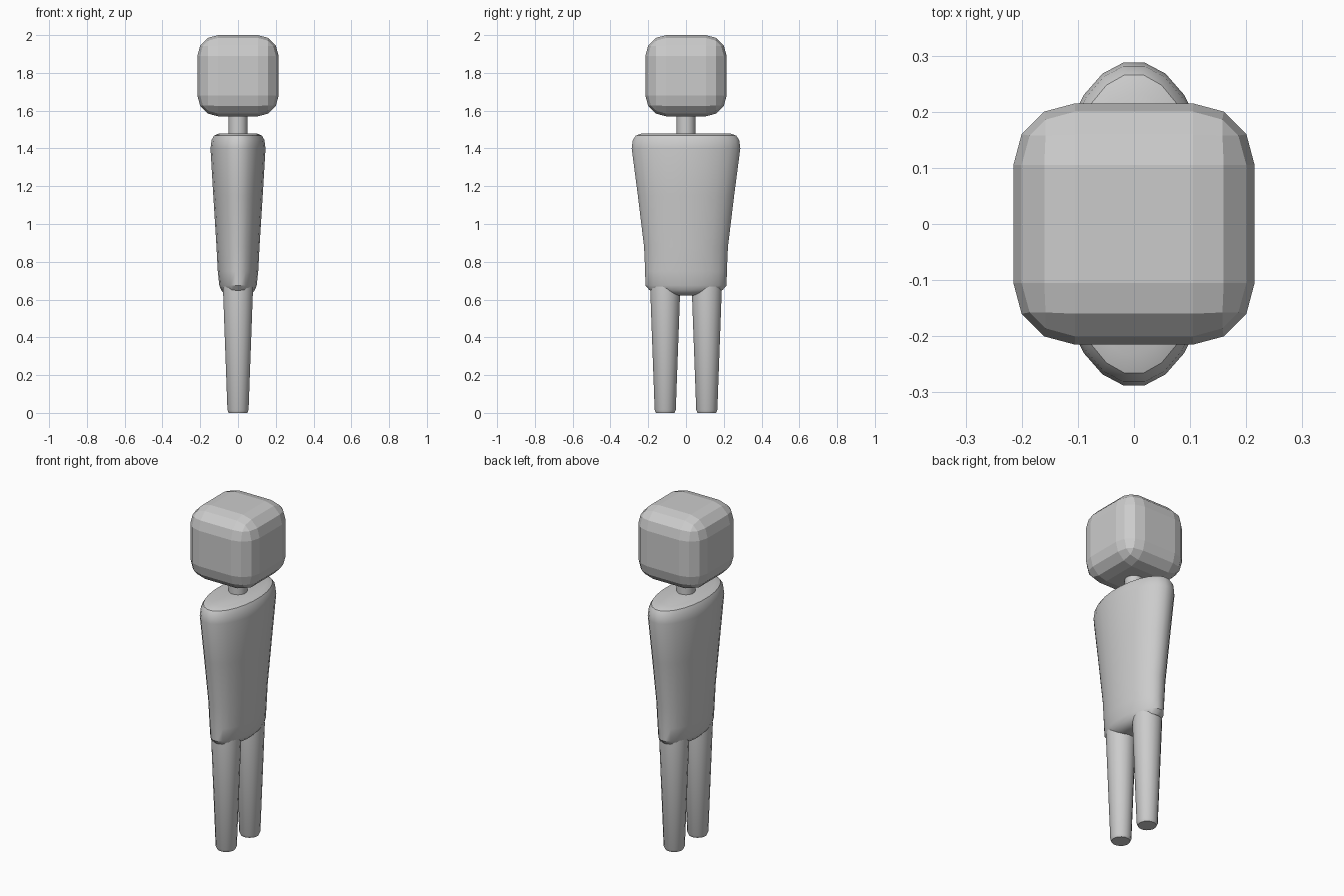
import bpy, bmesh, math

if "Cube" in bpy.data.objects:
    bpy.data.objects.remove(bpy.data.objects["Cube"])


def finish(bm, name, smooth=None):
    bmesh.ops.recalc_face_normals(bm, faces=bm.faces)
    mesh = bpy.data.meshes.new(name)
    bm.to_mesh(mesh)
    bm.free()
    ob = bpy.data.objects.new(name, mesh)
    bpy.context.collection.objects.link(ob)
    if smooth:
        bpy.ops.object.select_all(action='DESELECT')
        ob.select_set(True)
        bpy.context.view_layer.objects.active = ob
        bpy.ops.object.shade_smooth_by_angle(angle=math.radians(smooth))
    return ob


def loft(name, rings, sides, cy=0.0, smooth=None):
    """Stack of ellipses given as (z, half x, half y), capped at both ends."""
    bm = bmesh.new()
    loops = []
    for z, rx, ry in rings:
        angles = [2 * math.pi * (i + 0.5) / sides for i in range(sides)]
        loops.append([bm.verts.new((rx * math.cos(a), cy + ry * math.sin(a), z)) for a in angles])
    for low, high in zip(loops, loops[1:]):
        for i in range(sides):
            j = (i + 1) % sides
            bm.faces.new((low[i], low[j], high[j], high[i]))
    bm.faces.new(loops[0][::-1])
    bm.faces.new(loops[-1])
    return finish(bm, name, smooth)


# Head: cube with rounded edges
bm = bmesh.new()
bmesh.ops.create_cube(bm, size=0.43)
bmesh.ops.bevel(bm, geom=bm.edges[:], offset=0.11, segments=3, profile=0.5, affect='EDGES')
bmesh.ops.translate(bm, verts=bm.verts, vec=(0, 0, 1.785))
finish(bm, "head")

# Neck
loft("neck", [(1.44, 0.05, 0.05), (1.62, 0.05, 0.05)], 16, smooth=30)

# Torso: oval cross-section, wide at the shoulders
loft("torso", [(0.622, 0.05, 0.08), (0.632, 0.075, 0.14), (0.65, 0.09, 0.195),
               (0.675, 0.1, 0.217), (0.75, 0.108, 0.218), (0.88, 0.115, 0.224),
               (1.15, 0.132, 0.257), (1.40, 0.147, 0.29), (1.445, 0.141, 0.284),
               (1.468, 0.128, 0.268), (1.48, 0.1, 0.235)], 24, smooth=30)

# Legs: tapered columns
for side, y in (("right", -0.11), ("left", 0.11)):
    loft(side + "_leg", [(0.0, 0.05, 0.05), (0.015, 0.057, 0.057),
                         (0.655, 0.081, 0.081), (0.7, 0.078, 0.078)], 16, cy=y, smooth=30)
